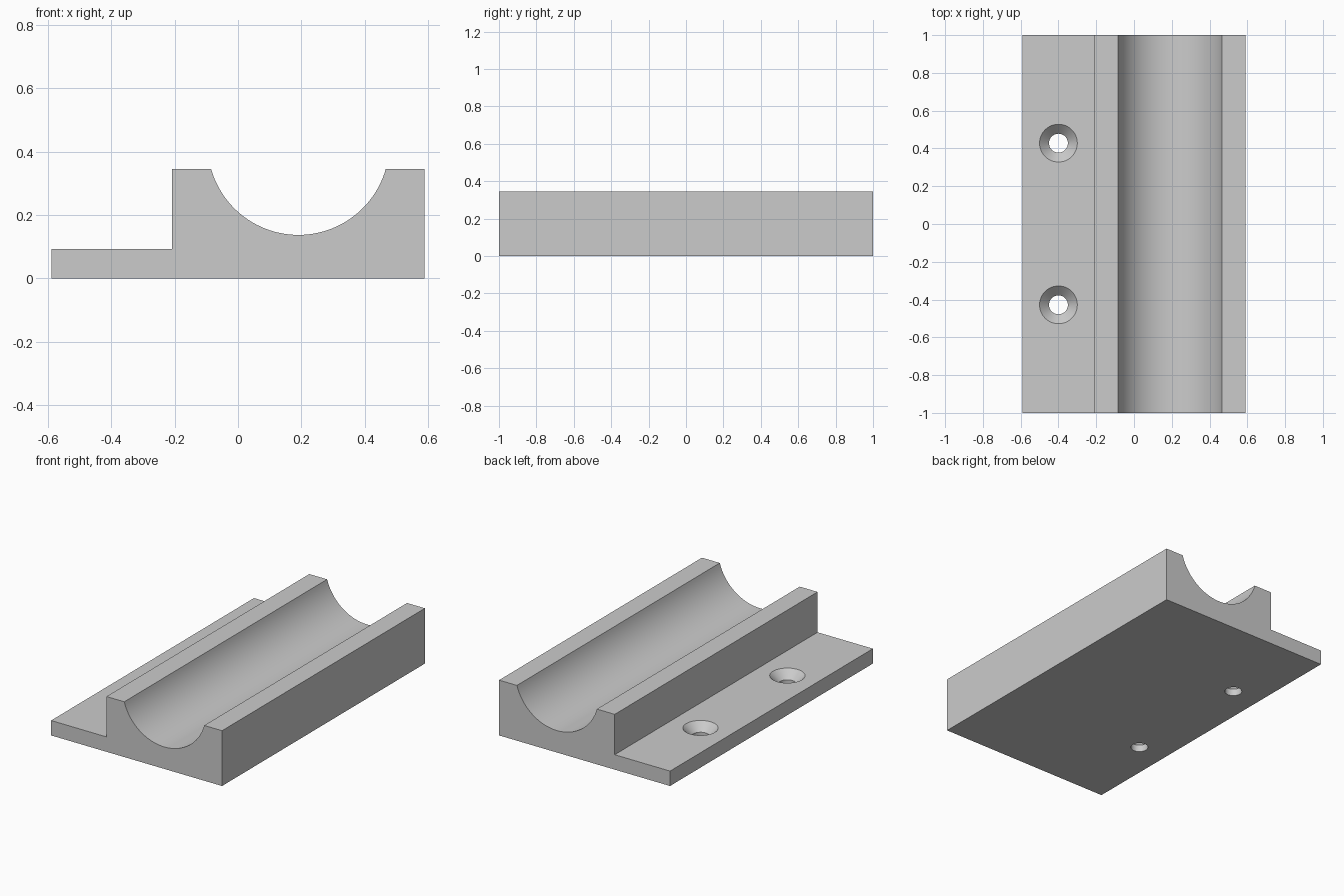
import bpy, bmesh, math

cube = bpy.data.objects.get("Cube")
if cube:
    bpy.data.objects.remove(cube)

HALF_W, HALF_L = 0.59, 1.0
FLANGE_H, BODY_H, STEP_X = 0.093, 0.345, -0.208
GROOVE_X, GROOVE_Z, GROOVE_R = 0.191, 0.424, 0.287
HOLE_X, HOLE_Y, HOLE_R, SINK_R = -0.4, 0.428, 0.05, 0.1

grey = bpy.data.materials.new("plain grey")
grey.use_nodes = True
colour = (0.6, 0.6, 0.6, 1)
grey.diffuse_color = colour
grey.node_tree.nodes["Principled BSDF"].inputs["Base Color"].default_value = colour


def make_object(name, bm):
    bmesh.ops.recalc_face_normals(bm, faces=bm.faces)
    mesh = bpy.data.meshes.new(name)
    bm.to_mesh(mesh)
    bm.free()
    mesh.materials.append(grey)
    obj = bpy.data.objects.new(name, mesh)
    bpy.context.collection.objects.link(obj)
    return obj


# Stepped cross-section with a round groove, extruded along y
half_angle = math.acos((GROOVE_Z - BODY_H) / GROOVE_R)
steps = 48
arc = []
for i in range(steps + 1):
    a = half_angle * (1 - 2 * i / steps)
    arc.append((GROOVE_X + GROOVE_R * math.sin(a), GROOVE_Z - GROOVE_R * math.cos(a)))
profile = [(-HALF_W, 0), (HALF_W, 0), (HALF_W, BODY_H), *arc,
           (STEP_X, BODY_H), (STEP_X, FLANGE_H), (-HALF_W, FLANGE_H)]
bm = bmesh.new()
face = bm.faces.new([bm.verts.new((x, -HALF_L, z)) for x, z in profile])
side = bmesh.ops.extrude_face_region(bm, geom=[face])
moved = [v for v in side["geom"] if isinstance(v, bmesh.types.BMVert)]
bmesh.ops.translate(bm, verts=moved, vec=(0, 2 * HALF_L, 0))
cradle = make_object("grooved_cradle", bm)

# Countersunk screw holes: stacked rings closed into one cutter each
sink_depth = SINK_R - HOLE_R
margin = 0.02
rings = [(HOLE_R, -margin), (HOLE_R, FLANGE_H - sink_depth),
         (SINK_R, FLANGE_H), (SINK_R, FLANGE_H + margin)]
sides = 48
for label, y in (("front", -HOLE_Y), ("back", HOLE_Y)):
    bm = bmesh.new()
    loops = [[bm.verts.new((HOLE_X + r * math.cos(math.tau * i / sides),
                            y + r * math.sin(math.tau * i / sides), z))
              for i in range(sides)] for r, z in rings]
    for low, high in zip(loops, loops[1:]):
        for i in range(sides):
            j = (i + 1) % sides
            bm.faces.new((low[i], low[j], high[j], high[i]))
    bm.faces.new(loops[0])
    bm.faces.new(loops[-1])
    cutter = make_object(label + "_hole_cutter", bm)
    cutter.hide_render = True
    cutter.hide_set(True)
    cut = cradle.modifiers.new(label + " screw hole", 'BOOLEAN')
    cut.operation = 'DIFFERENCE'
    cut.solver = 'EXACT'
    cut.object = cutter

# Apply the cuts, then smooth the groove and holes while keeping edges crisp
bpy.ops.object.select_all(action='DESELECT')
cradle.select_set(True)
bpy.context.view_layer.objects.active = cradle
for name in [m.name for m in cradle.modifiers]:
    bpy.ops.object.modifier_apply(modifier=name)
for obj in [o for o in bpy.data.objects if o.name.endswith("_hole_cutter")]:
    bpy.data.objects.remove(obj)
bpy.ops.object.shade_smooth_by_angle(angle=math.radians(30))
